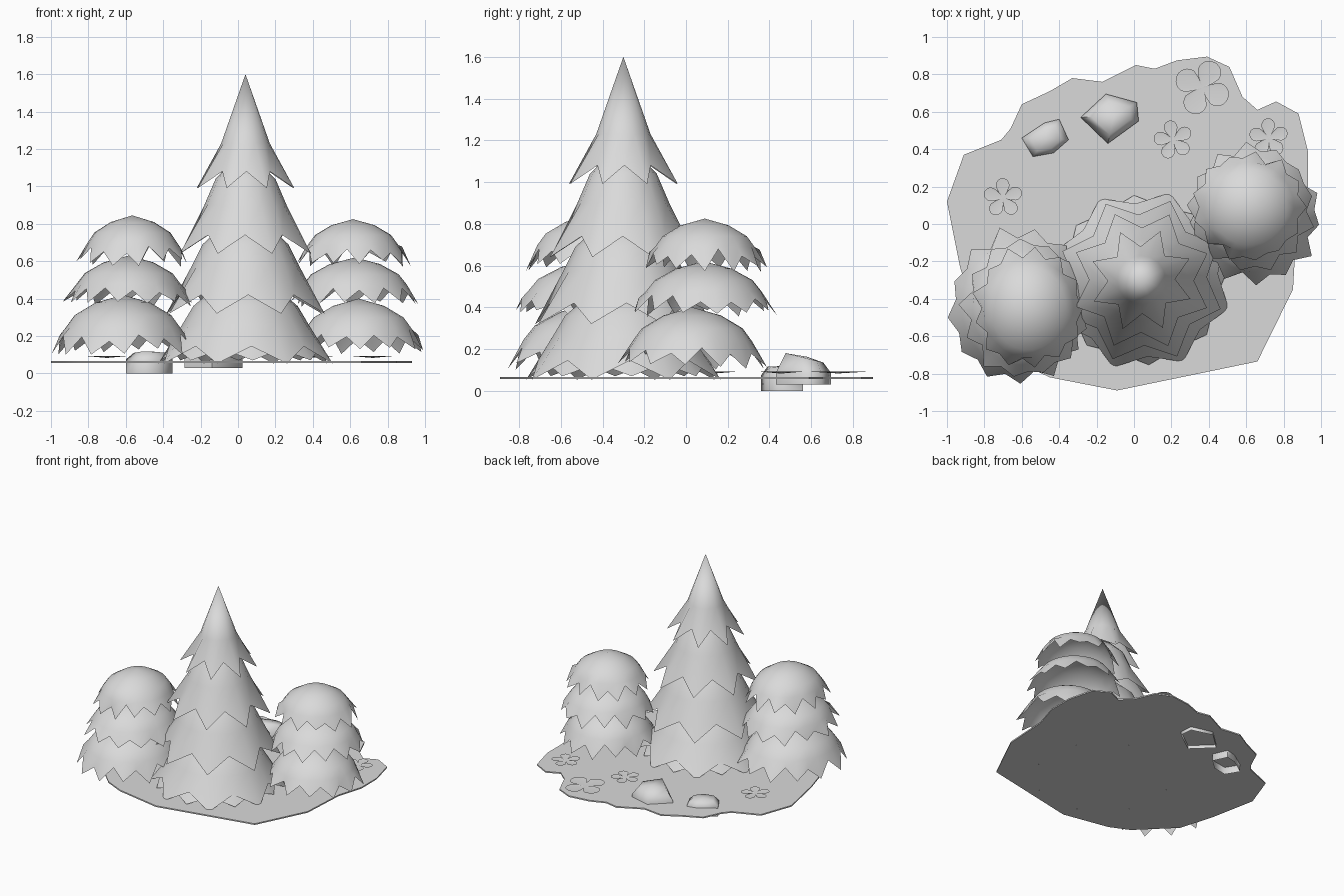
import bpy
import math
import random
from mathutils import Vector

random.seed(4)
if "Cube" in bpy.data.objects:
    bpy.data.objects.remove(bpy.data.objects["Cube"], do_unlink=True)

GREY = (0.7, 0.7, 0.7, 1.0)
grey = bpy.data.materials.new("pale_grey")
grey.use_nodes = True
grey.diffuse_color = GREY
grey.node_tree.nodes["Principled BSDF"].inputs["Base Color"].default_value = GREY


def make(name, verts, faces, angle=60):
    mesh = bpy.data.meshes.new(name)
    mesh.from_pydata(verts, [], faces)
    mesh.materials.append(grey)
    mesh.shade_smooth()
    mesh.set_sharp_from_angle(angle=math.radians(angle))
    obj = bpy.data.objects.new(name, mesh)
    bpy.context.collection.objects.link(obj)
    return obj


def bridge(low, high, count):
    """Quads between two closed rings of vertices."""
    return [(low + i, low + (i + 1) % count, high + (i + 1) % count, high + i)
            for i in range(count)]


def tier(name, centre, profile, tip, notch, tips, turn, jitter=0.0, stretch=1.0):
    """Open skirt of needles: apex, round rings, then a zigzag hem."""
    count = tips * 2
    cx, cy = centre
    verts = [(cx, cy, profile[0][1])]
    for ring in profile[1:] + [None]:
        for i in range(count):
            radius, z = ring or (tip if i % 2 == 0 else notch)
            if ring is None:
                radius *= 1 + random.uniform(-jitter, jitter)
                z += 0.4 * random.uniform(-jitter, jitter)
            a = math.radians(turn) + math.tau * i / count
            verts.append((cx + radius * math.cos(a),
                          cy + radius * stretch * math.sin(a), z))
    faces = [(0, 1 + i, 1 + (i + 1) % count) for i in range(count)]
    for r in range(len(profile) - 1):
        faces += bridge(1 + (r + 1) * count, 1 + r * count, count)
    make(name, verts, faces)


# Tall pointed tree, with a staggered under-skirt at the foot
tall = (0.04, -0.3)
tall_tiers = [
    ([(0, 1.6), (0.13, 1.23)], (0.28, 0.99), (0.18, 1.08), 24),
    ([(0, 1.2), (0.16, 1.04), (0.22, 0.9)], (0.38, 0.64), (0.28, 0.74), 22),
    ([(0, 0.9), (0.23, 0.69), (0.29, 0.57)], (0.45, 0.32), (0.35, 0.42), 25),
    ([(0, 0.6), (0.28, 0.36), (0.34, 0.26)], (0.49, 0.053), (0.41, 0.145), 27),
    ([(0, 0.5), (0.26, 0.33), (0.34, 0.22)], (0.455, 0.07), (0.41, 0.13), 5),
]
for n, (profile, tip, notch, turn) in enumerate(tall_tiers):
    tier(f"tall_tree_tier_{n + 1}", tall, profile, tip, notch, 8, turn)


# Round trees: each tier is a drooping dome with splayed ragged tips
def round_tree(name, tiers, stretch):
    for n, (centre, radius, top, bottom) in enumerate(tiers):
        h = top - bottom
        profile = [(0, top), (radius * 0.4, top - h * 0.14),
                   (radius * 0.7, top - h * 0.36), (radius * 0.83, top - h * 0.58)]
        tier(f"{name}_tier_{n + 1}", centre, profile, (radius * 1.02, bottom),
             (radius * 0.89, bottom + 0.07), 13, 11 * n, 0.05, stretch)


round_tree("left_side_tree", [
    ((0.615, 0.09), 0.29, 0.825, 0.59),
    ((0.625, 0.085), 0.335, 0.62, 0.37),
    ((0.645, 0.03), 0.345, 0.4, 0.12)], 1.0)
round_tree("right_side_tree", [
    ((-0.565, -0.45), 0.29, 0.845, 0.59),
    ((-0.585, -0.45), 0.335, 0.63, 0.37),
    ((-0.615, -0.44), 0.37, 0.42, 0.12)], 1.1)

# Ground plate with an irregular shoreline
outline = [(-1, .12), (-.91, .37), (-.71, .45), (-.66, .51), (-.6, .64), (-.45, .71),
           (-.33, .78), (-.17, .76), (.01, .85), (.11, .83), (.23, .875), (.39, .895),
           (.51, .84), (.58, .68), (.66, .61), (.76, .655), (.88, .59), (.93, .39),
           (.93, .2), (.87, 0), (.85, -.35), (.66, -.735), (-.09, -.89), (-.45, -.82),
           (-.6, -.75), (-.85, -.5), (-.93, -.23)][::-1]
size = len(outline)
make("ground", [(x, y, z) for z in (0.056, 0.066) for x, y in outline],
     bridge(0, size, size) + [tuple(range(size, size * 2)), tuple(range(size))[::-1]], 30)


# Rocks: upright hollow base, a leaning crown and a low peak
def rock(name, base, bottom, shoulder, crown, slope):
    count = len(base)
    mid = sum((Vector(p) for p in base), Vector((0, 0))) / count
    verts = [(x, y, bottom) for x, y in base] + [(x, y, shoulder) for x, y in base]
    for x, y in base:
        p = mid + (Vector((x, y)) - mid) * 0.68
        verts.append((p.x, p.y, crown - slope * (p.y - mid.y)))
    verts.append((mid.x, mid.y, crown + 0.008))
    top = count * 2
    faces = bridge(0, count, count) + bridge(count, top, count)
    faces += [(top + i, top + (i + 1) % count, count * 3) for i in range(count)]
    make(name, verts, faces, 75)


rock("large_rock", [(-.285, .57), (-.14, .43), (.025, .55), (.015, .65), (-.15, .695)],
     0.03, 0.085, 0.155, 0.25)
rock("small_rock", [(-.6, .46), (-.54, .36), (-.43, .38), (-.35, .45), (-.4, .56), (-.48, .54)],
     0, 0.075, 0.11, 0.1)


# Flowers: thin shallow petal discs just above the ground
def flower(name, x, y, radius, petals, turn):
    count = petals * 14
    verts = [(x, y, 0.083)]
    for i in range(count):
        a = math.tau * i / count
        r = radius * (0.36 + 0.64 * math.sqrt(abs(math.cos(petals * a / 2))))
        a += math.radians(turn)
        verts.append((x + r * math.cos(a), y + r * math.sin(a), 0.092))
    make(name, verts, [(0, 1 + i, 1 + (i + 1) % count) for i in range(count)])


flower("flower_1", -0.7, 0.14, 0.105, 5, 20)
flower("flower_2", 0.21, 0.45, 0.105, 5, 30)
flower("flower_3", 0.365, 0.73, 0.15, 4, 65)
flower("flower_4", 0.72, 0.46, 0.105, 5, 20)
